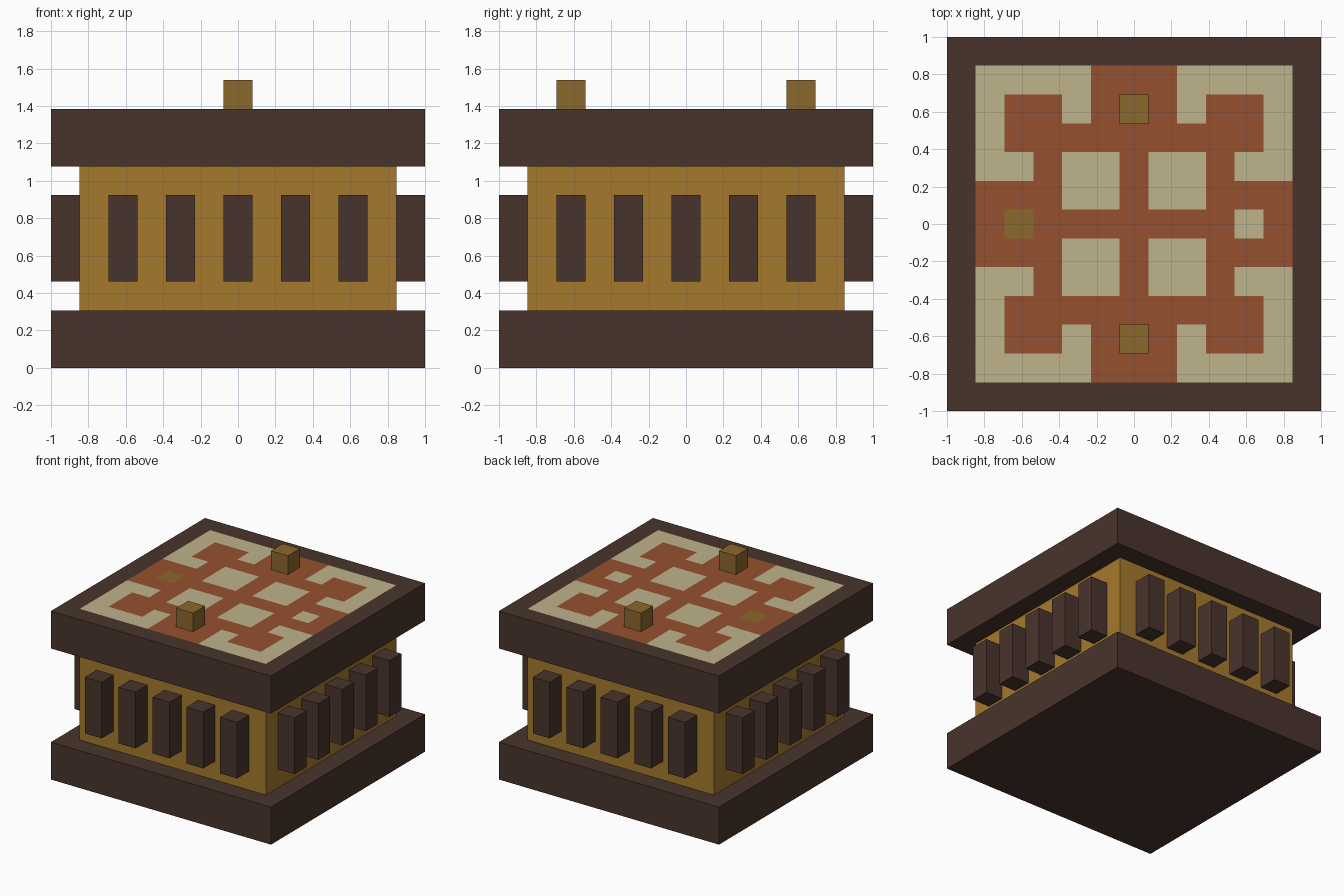
import bpy
import bmesh
from mathutils import Matrix, Vector

U = 2 / 13  # module: the block is 13 modules wide

cube = bpy.data.objects.get("Cube")
if cube:
    bpy.data.objects.remove(cube, do_unlink=True)


def material(name, rgb):
    linear = [((c / 255 + 0.055) / 1.055) ** 2.4 for c in rgb] + [1]
    mat = bpy.data.materials.new(name)
    mat.use_nodes = True
    mat.diffuse_color = linear
    mat.node_tree.nodes["Principled BSDF"].inputs["Base Color"].default_value = linear
    return mat


DARK = material("dark_wood", (73, 52, 44))
GOLD = material("golden_wood", (165, 122, 45))
PEG = material("peg_brass", (140, 104, 44))
RUST = material("rust_clay", (149, 81, 46))
CREAM = material("cream_inlay", (189, 179, 138))


def finish(name, bm, mats):
    bmesh.ops.recalc_face_normals(bm, faces=bm.faces)
    mesh = bpy.data.meshes.new(name)
    bm.to_mesh(mesh)
    bm.free()
    for mat in mats:
        mesh.materials.append(mat)
    obj = bpy.data.objects.new(name, mesh)
    bpy.context.collection.objects.link(obj)
    return obj


def box(name, centre, size, mat):
    """Box with centre and size given in modules."""
    bm = bmesh.new()
    bmesh.ops.create_cube(bm, size=U)
    bmesh.ops.scale(bm, vec=size, verts=bm.verts)
    bmesh.ops.translate(bm, vec=Vector(centre) * U, verts=bm.verts)
    return finish(name, bm, [mat])


# Base slab and body
box("base_slab", (0, 0, 1), (13, 13, 2), DARK)
box("body", (0, 0, 4.5), (11, 11, 5), GOLD)

# Five upright bars on each of the four sides
for turn, side in enumerate(("front", "left", "back", "right")):
    for i in range(5):
        bar = box(f"{side}_bar_{i + 1}", (2 * i - 4, -6, 4.5), (1, 1, 3), DARK)
        bar.data.transform(Matrix.Rotation(turn * 1.5707963, 4, "Z"))

# Inlay pattern of one quarter, from the centre outwards
QUARTER = ("RRRRRR",
           "RCCRRR",
           "RCCRCC",
           "RRRRRC",
           "RRCRRC",
           "RRCCCC")
SLOT = {"R": 1, "C": 2}


def inlay_slot(col, row):
    if max(abs(col), abs(row)) > 5:
        return 0
    if row == 0 and abs(col) == 4:
        return 2 if col > 0 else 3
    return SLOT[QUARTER[abs(row)][abs(col)]]


# Lid slab: a patterned top grid with its rim pulled down and closed
bm = bmesh.new()
bmesh.ops.create_grid(bm, x_segments=13, y_segments=13, size=1,
                      matrix=Matrix.Translation((0, 0, 9 * U)))
for face in bm.faces:
    c = face.calc_center_median() / U
    face.material_index = inlay_slot(round(c.x), round(c.y))
rim = [e for e in bm.edges if e.is_boundary]
pulled = bmesh.ops.extrude_edge_only(bm, edges=rim)["geom"]
bmesh.ops.translate(bm, vec=(0, 0, -2 * U),
                    verts=[g for g in pulled if isinstance(g, bmesh.types.BMVert)])
bmesh.ops.holes_fill(bm, edges=[e for e in bm.edges if e.is_boundary], sides=0)
for face in bm.faces:
    if face.calc_center_median().z < 8.9 * U:
        face.material_index = 0
finish("lid_slab", bm, [DARK, RUST, CREAM, PEG])

# Pegs standing on the lid
for name, y in (("front_peg", -4), ("back_peg", 4)):
    box(name, (0, y, 9.5), (1, 1, 1), PEG)
